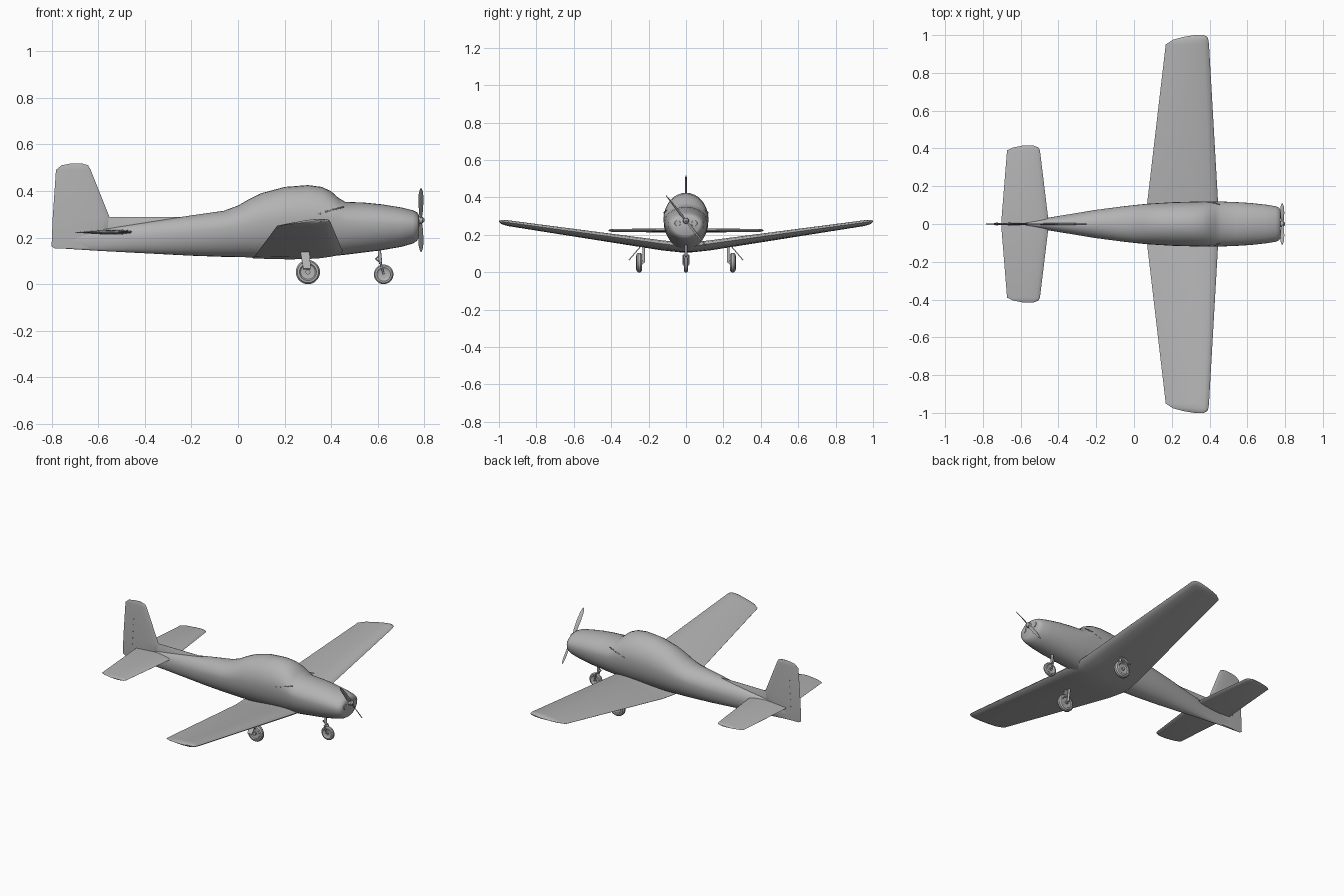
import bpy, bmesh, math
from mathutils import Vector, Matrix

if "Cube" in bpy.data.objects:
    bpy.data.objects.remove(bpy.data.objects["Cube"])

V = Vector
grey = bpy.data.materials.new("plain_grey")
grey.use_nodes = True
colour = (0.45, 0.45, 0.45, 1)
grey.diffuse_color = colour
grey.node_tree.nodes["Principled BSDF"].inputs["Base Color"].default_value = colour


def finish(name, bm, angle=35):
    """Turn a bmesh into a smooth-shaded object."""
    bmesh.ops.recalc_face_normals(bm, faces=bm.faces)
    mesh = bpy.data.meshes.new(name)
    bm.to_mesh(mesh)
    bm.free()
    mesh.materials.append(grey)
    ob = bpy.data.objects.new(name, mesh)
    bpy.context.collection.objects.link(ob)
    bpy.ops.object.select_all(action="DESELECT")
    ob.select_set(True)
    bpy.context.view_layer.objects.active = ob
    bpy.ops.object.shade_smooth_by_angle(angle=math.radians(angle))
    return ob


def skin(bm, rings):
    """Bridge closed rings of points and cap both ends."""
    loops = [[bm.verts.new(p) for p in ring] for ring in rings]
    n = len(loops[0])
    for a, b in zip(loops, loops[1:]):
        for i in range(n):
            j = (i + 1) % n
            bm.faces.new((a[i], a[j], b[j], b[i]))
    bm.faces.new(loops[0])
    bm.faces.new(loops[-1])


def loft(name, rings, angle=35):
    bm = bmesh.new()
    skin(bm, rings)
    return finish(name, bm, angle)


def foil(le, te, normal, thick, lower=1.0, steps=9):
    """Aerofoil ring between a leading and a trailing edge point."""
    def half(t):
        return 5 * thick * (0.297 * t**0.5 - 0.126 * t - 0.352 * t**2 + 0.284 * t**3 - 0.1 * t**4)
    ts = [(1 - math.cos(math.pi * i / steps)) / 2 for i in range(steps + 1)]
    top = [le.lerp(te, t) + normal * half(t) for t in reversed(ts)]
    bottom = [le.lerp(te, t) - normal * half(t) * lower for t in ts[1:]]
    return top + bottom


def tube(bm, a, b, r, r2=None, sides=12):
    """Cylinder or cone from a to b."""
    a, b = V(a), V(b)
    d = b - a
    m = Matrix.Translation((a + b) / 2) @ d.to_track_quat("Z", "Y").to_matrix().to_4x4()
    bmesh.ops.create_cone(bm, cap_ends=True, segments=sides, radius1=r,
                          radius2=r if r2 is None else r2, depth=d.length, matrix=m)


# Fuselage with blended canopy: x, bottom, middle, top, half width
sections = [
    (-0.74, .152, .185, .205, .003), (-0.6, .143, .19, .232, .013), (-0.45, .135, .2, .256, .034),
    (-0.2, .122, .225, .295, .075), (-0.06, .117, .24, .315, .093), (0, .116, .25, .337, .1),
    (0.05, .115, .26, .366, .105), (0.1, .114, .27, .39, .109), (0.2, .114, .285, .417, .115),
    (0.3, .115, .29, .425, .118), (0.36, .117, .29, .417, .119), (0.4, .12, .285, .398, .12),
    (0.43, .123, .28, .371, .12), (0.46, .126, .27, .353, .119), (0.54, .136, .265, .35, .116),
    (0.62, .146, .262, .342, .111), (0.7, .16, .258, .329, .102), (0.75, .174, .256, .317, .094),
    (0.768, .186, .256, .308, .086), (0.776, .2, .256, .296, .073)]


def body_ring(x, bottom, mid, top, w, n=32):
    ring = []
    for i in range(n):
        a = math.tau * i / n
        s = math.sin(a)
        ring.append(V((x, w * math.cos(a), mid + s * ((top - mid) if s > 0 else (mid - bottom)))))
    return ring


loft("fuselage", [body_ring(*s) for s in sections], 40)


# Wing and tailplane: span, leading x, leading z, trailing x, trailing z, thickness
def mirrored_wing(name, stations, lower):
    both = [(-s[0], *s[1:]) for s in reversed(stations)] + stations
    loft(name, [foil(V((lx, y, lz)), V((tx, y, tz)), V((0, 0, 1)), th, lower)
                for y, lx, lz, tx, tz, th in both], 50)


mirrored_wing("wing", [
    (0.03, .45, .14, .06, .112, .055), (0.13, .444, .153, .072, .12, .053),
    (0.95, .397, .266, .168, .25, .032), (0.975, .394, .27, .205, .256, .028),
    (0.99, .388, .272, .26, .262, .02), (1.0, .37, .273, .32, .269, .006)], 0.8)
mirrored_wing("tailplane", [
    (0.02, -.453, .224, -.702, .222, .022), (0.39, -.498, .224, -.672, .222, .017),
    (0.405, -.506, .224, -.64, .223, .012), (0.415, -.53, .224, -.59, .223, .004)], 1)


# Fin with rudder, and dorsal fillet: z, leading x, trailing x, thickness
def upright(name, stations):
    loft(name, [foil(V((lx, 0, z)), V((tx, 0, z)), V((0, 1, 0)), th)
                for z, lx, tx, th in stations], 50)


upright("fin", [(.152, -.6, -.785, .012), (.162, -.56, -.8, .015), (.285, -.55, -.795, .014),
                (.49, -.632, -.781, .011), (.51, -.643, -.757, .008), (.518, -.67, -.715, .003)])
upright("dorsal_fillet", [(.22, -.2, -.64, .014), (.285, -.23, -.64, .008), (.289, -.25, -.6, .003)])

# Rudder hinges
bm = bmesh.new()
for k in range(5):
    x, z = -0.722 - 0.002 * k, 0.4 - 0.04 * k
    tube(bm, (x, -.008, z), (x, .008, z), 0.003, sides=6)
finish("rudder_hinges", bm)

# Exhaust strips on both sides of the cowling
bm = bmesh.new()
for side in (-1, 1):
    for k in range(3):
        x, z = 0.345 + 0.03 * k, 0.3 + 0.01 * k
        tube(bm, (x, side * .1175, z), (x + .05, side * (.112 - .004 * k), z + .012), 0.003, sides=6)
finish("exhaust_strips", bm)

# Propeller: two twisted blades on a small hub
hub = V((0.785, 0, 0.275))
bm = bmesh.new()
for side in (-1, 1):
    out = V((0, -0.62 * side, 0.785 * side))
    across = out.cross(V((1, 0, 0)))
    rings = []
    for r, chord, pitch in ((.008, .01, 50), (.04, .021, 40), (.1, .024, 25), (.145, .02, 18), (.172, .007, 15)):
        p = math.radians(pitch)
        c = V((math.cos(p), 0, 0)) + across * math.sin(p)
        n = V((-math.sin(p), 0, 0)) + across * math.cos(p)
        mid = hub + out * r
        rings.append(foil(mid + c * chord / 2, mid - c * chord / 2, n, .004, 1, 5))
    skin(bm, rings)
finish("propeller_blades", bm)

bm = bmesh.new()
tube(bm, (.765, 0, .275), (.776, 0, .275), .026, .022, 20)
tube(bm, (.776, 0, .275), (.792, 0, .275), .016, .014, 20)
tube(bm, (.792, 0, .275), (.8, 0, .275), .014, .005, 20)
finish("propeller_hub", bm)

# Raised rims of the cooling intakes
bm = bmesh.new()
for side in (-1, 1):
    tube(bm, (.77, side * .045, .262), (.779, side * .045, .262), .018, .015, 16)
finish("cooling_intakes", bm)


# Wheels with round-shouldered tyres and hubs
def wheel(name, x, y, r, width):
    bm = bmesh.new()
    profile = [(-.3, .35), (-.35, .6), (-.5, .7), (-.45, .88), (-.2, 1), (.2, 1),
               (.45, .88), (.5, .7), (.35, .6), (.3, .35)]
    rings = [[V((x + r * k * math.cos(math.tau * i / 28), y + width * w,
                 r + r * k * math.sin(math.tau * i / 28))) for i in range(28)] for w, k in profile]
    skin(bm, rings)
    tube(bm, (x, y - width * .55, r), (x, y + width * .55, r), r * .2)
    finish(name, bm)


wheel("nose_wheel", .625, 0, .042, .024)

# Nose leg: strut, fork, scissor link
bm = bmesh.new()
tube(bm, (.605, 0, .16), (.612, 0, .088), .007)
tube(bm, (.612, -.017, .09), (.612, .017, .09), .005)
for side in (-1, 1):
    tube(bm, (.612, side * .016, .09), (.625, side * .016, .042), .004)
tube(bm, (.608, 0, .125), (.59, 0, .108), .003)
tube(bm, (.59, 0, .108), (.612, 0, .092), .003)
finish("nose_leg", bm)

# Main gear: wheel, leg and slanted door on each side
for side, label in ((1, "left"), (-1, "right")):
    wheel(label + "_main_wheel", .3, side * .25, .052, .032)
    bm = bmesh.new()
    tube(bm, (.288, side * .226, .16), (.3, side * .226, .052), .007)
    tube(bm, (.3, side * .226, .052), (.3, side * .25, .052), .006)
    finish(label + "_main_leg", bm)
    top, low = V((0, side * .235, .147)), V((0, side * .305, .065))
    t = V((0, side * .002, .002))
    ends = [(top, .266, .306), (low, .28, .312)]
    loft(label + "_gear_door", [[p + V((a, 0, 0)) - t, p + V((b, 0, 0)) - t,
                                 p + V((b, 0, 0)) + t, p + V((a, 0, 0)) + t] for p, a, b in ends])
